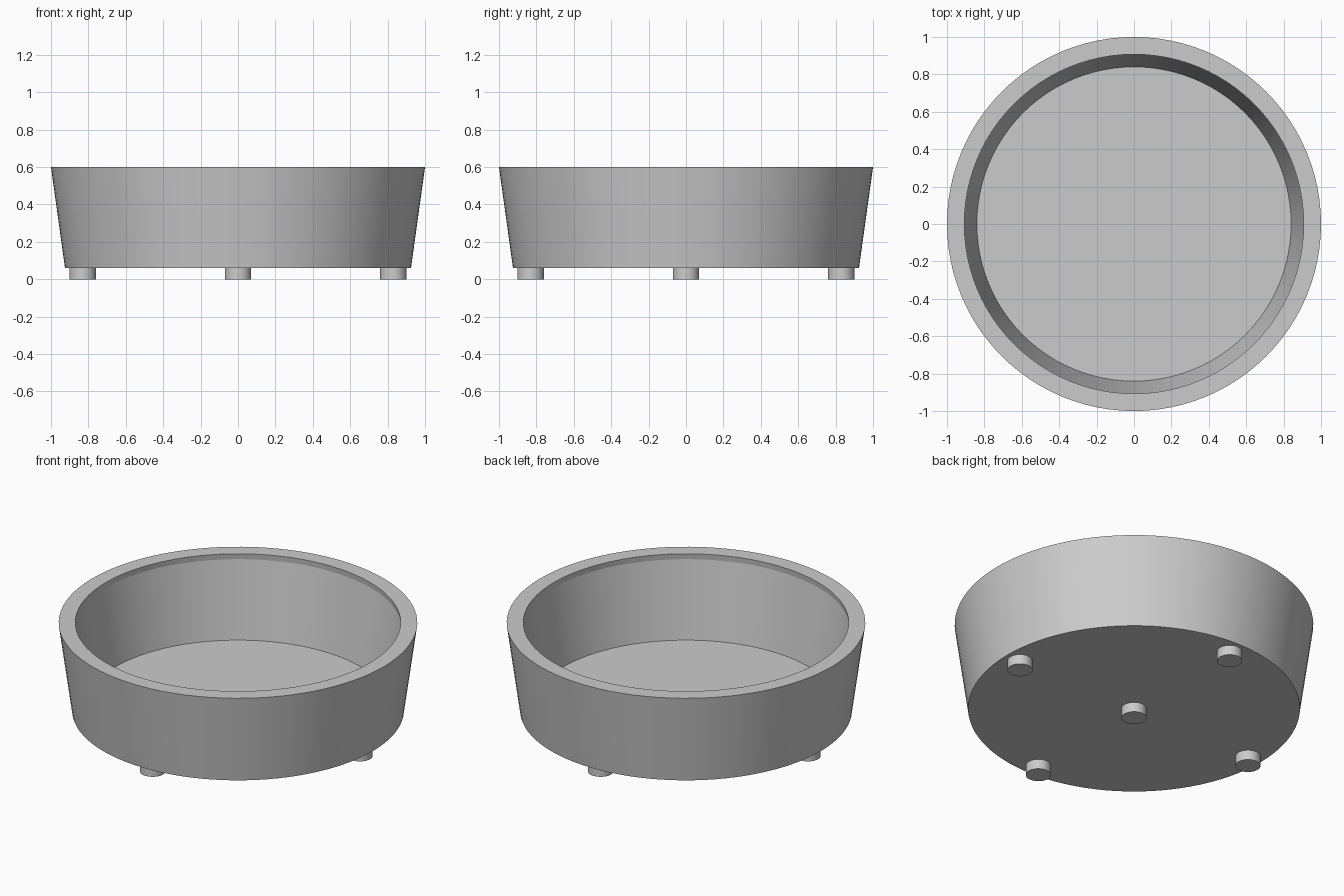
import bpy
import bmesh
from math import cos, sin, pi, radians

cube = bpy.data.objects.get("Cube")
if cube:
    bpy.data.objects.remove(cube, do_unlink=True)

# Single plain grey
grey = bpy.data.materials.new("plain_grey")
grey.use_nodes = True
colour = (0.6, 0.6, 0.6, 1)
grey.diffuse_color = colour
grey.node_tree.nodes["Principled BSDF"].inputs["Base Color"].default_value = colour


def lathe(name, profile, segments, centre=(0, 0)):
    """Turn (radius, height) points round z and cap both ends."""
    bm = bmesh.new()
    rings = []
    for r, z in profile:
        angles = [2 * pi * i / segments for i in range(segments)]
        rings.append([bm.verts.new((r * cos(a), r * sin(a), z)) for a in angles])
    for low, high in zip(rings, rings[1:]):
        for i in range(segments):
            j = (i + 1) % segments
            bm.faces.new((low[i], low[j], high[j], high[i]))
    bm.faces.new(rings[0][::-1])
    bm.faces.new(rings[-1])
    mesh = bpy.data.meshes.new(name)
    bm.to_mesh(mesh)
    bm.free()
    mesh.materials.append(grey)
    obj = bpy.data.objects.new(name, mesh)
    obj.location = (*centre, 0)
    bpy.context.collection.objects.link(obj)
    bpy.ops.object.select_all(action="DESELECT")
    obj.select_set(True)
    bpy.context.view_layer.objects.active = obj
    bpy.ops.object.shade_smooth_by_angle(angle=radians(12))
    return obj


# Tapered bowl: outer wall, flat rim, slightly undercut lip, inner wall, floor
lathe("bowl", [(0.925, 0.06), (1, 0.6), (0.907, 0.6), (0.911, 0.565), (0.84, 0.1)], 96)

# Round feet: one in the middle and one on each side
spots = {"centre": (0, 0), "left": (0.83, 0), "right": (-0.83, 0),
         "front": (0, -0.83), "back": (0, 0.83)}
for side, spot in spots.items():
    lathe(side + "_foot", [(0.07, 0), (0.07, 0.07)], 40, spot)
